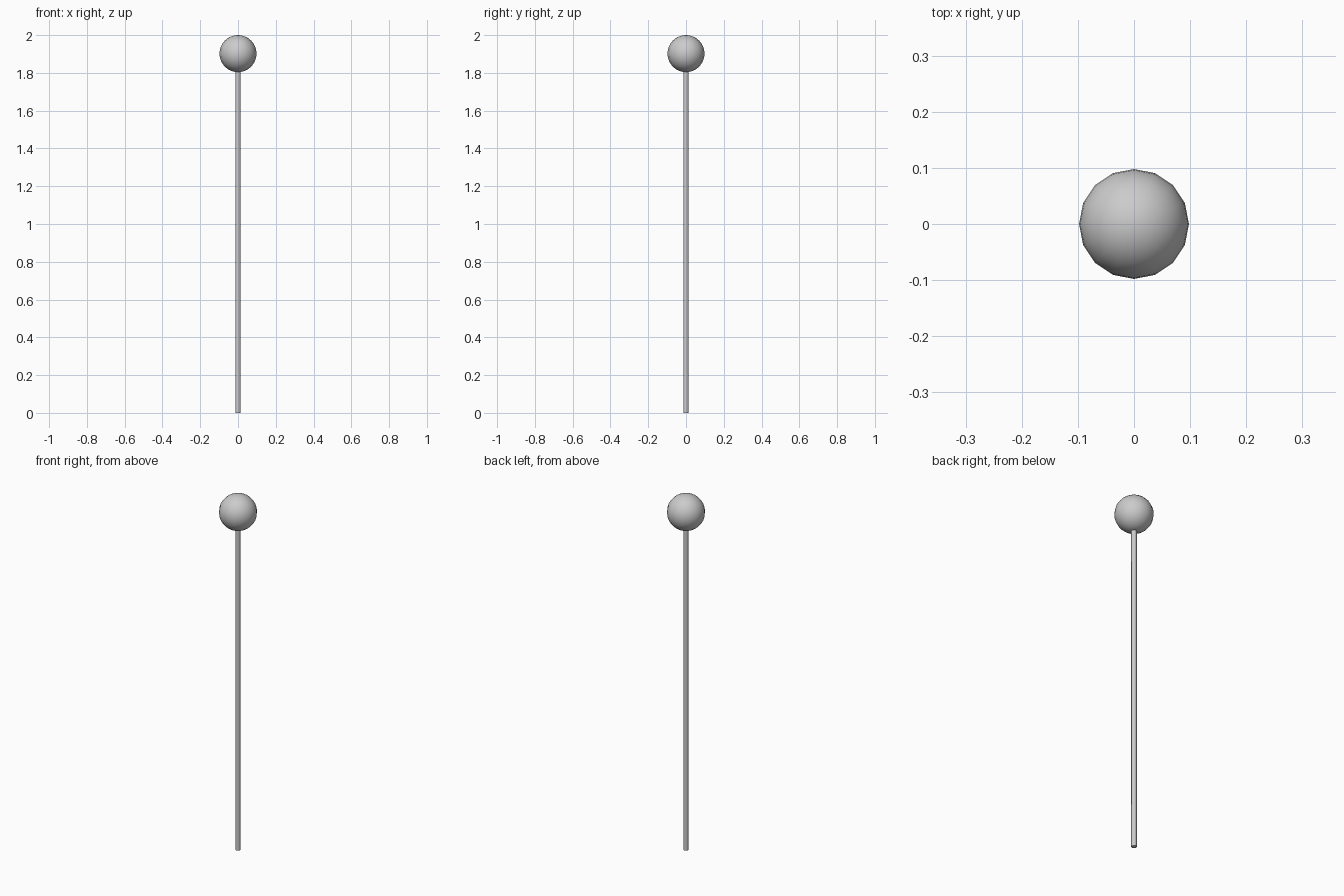
import bpy

if "Cube" in bpy.data.objects:
    bpy.data.objects.remove(bpy.data.objects["Cube"])

BALL_R = 0.098
BALL_Z = 2.0 - BALL_R
ROD_R = 0.014
ROD_TOP = BALL_Z - BALL_R + 0.01  # slightly sunk into the ball

# Thin upright rod
bpy.ops.mesh.primitive_cylinder_add(vertices=8, radius=ROD_R, depth=ROD_TOP,
                                    location=(0, 0, ROD_TOP / 2))
rod = bpy.context.object
rod.name = "rod"
bpy.ops.object.shade_smooth_by_angle(angle=0.9)

# Round head on top
bpy.ops.mesh.primitive_uv_sphere_add(segments=16, ring_count=16, radius=BALL_R,
                                     location=(0, 0, BALL_Z))
ball = bpy.context.object
ball.name = "ball_head"
bpy.ops.object.shade_smooth()
